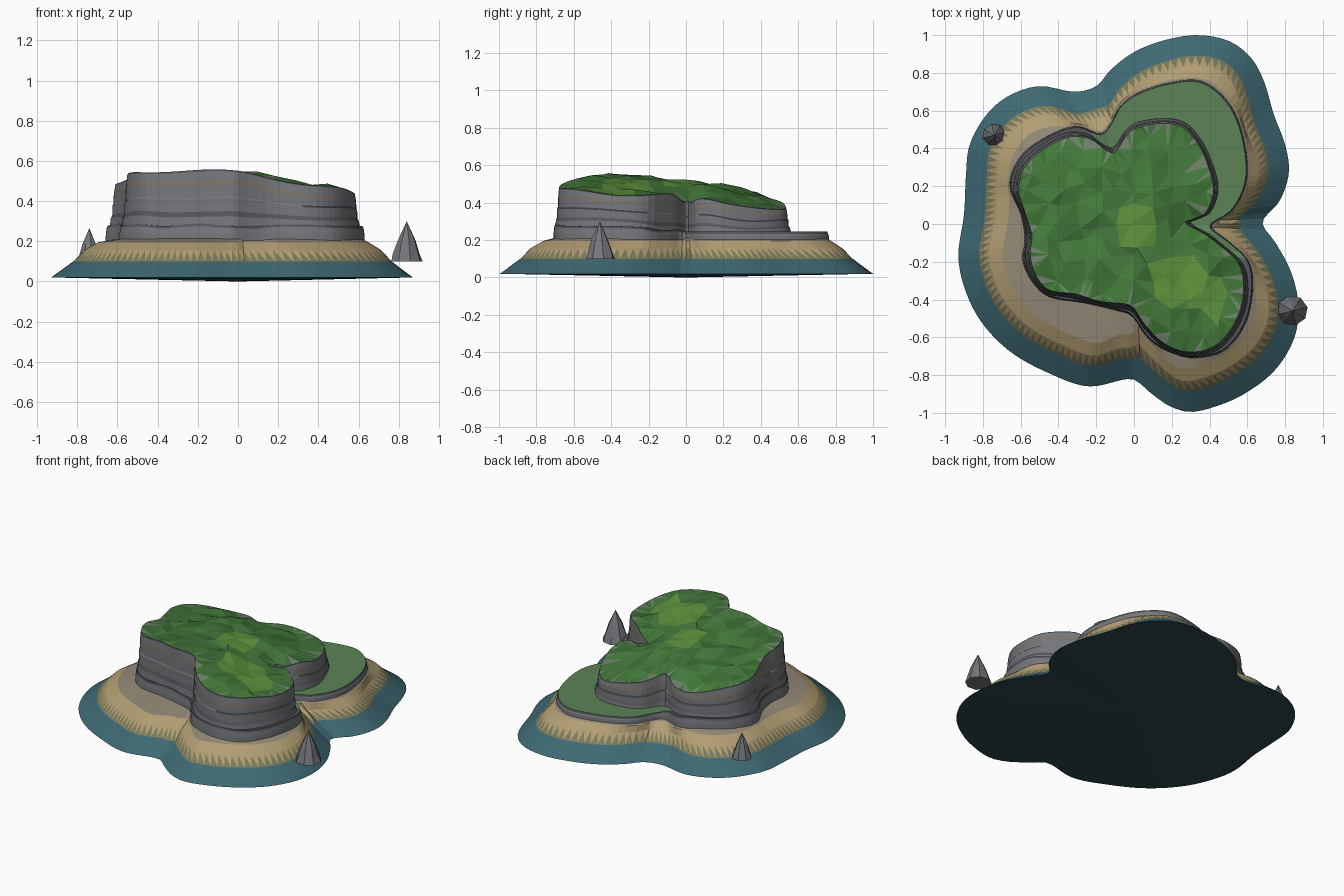
import bpy, math, random
from mathutils import Vector
from mathutils.geometry import delaunay_2d_cdt

if "Cube" in bpy.data.objects:
    bpy.data.objects.remove(bpy.data.objects["Cube"])

random.seed(4)
N = 144

# Outlines seen from above, counter-clockwise from the right-hand notch
SHORE = [(.68, .01), (.77, .12), (.82, .27), (.80, .42), (.74, .58), (.69, .75), (.62, .88), (.50, .97),
         (.33, 1.0), (.15, .97), (0, .91), (-.12, .82), (-.2, .73), (-.32, .70), (-.5, .73), (-.66, .68),
         (-.78, .58), (-.87, .42), (-.89, .25), (-.90, .05), (-.93, -.17), (-.89, -.36), (-.80, -.53),
         (-.65, -.68), (-.45, -.79), (-.24, -.86), (-.02, -.82), (.07, -.88), (.18, -.96), (.30, -.995),
         (.45, -.96), (.6, -.89), (.75, -.77), (.85, -.60), (.87, -.42), (.83, -.25), (.75, -.1)]
LEDGE = [(.41, -.01), (.52, .07), (.59, .2), (.60, .34), (.56, .53), (.48, .67), (.35, .76), (.19, .75),
         (.03, .70), (-.07, .63), (-.12, .54), (-.18, .48), (-.31, .52), (-.47, .46), (-.6, .36), (-.66, .21),
         (-.6, .05), (-.58, -.08), (-.59, -.2), (-.53, -.32), (-.44, -.39), (-.26, -.42), (-.09, -.46),
         (-.01, -.49), (.08, -.61), (.19, -.68), (.32, -.71), (.48, -.67), (.59, -.53), (.63, -.35),
         (.61, -.2), (.5, -.09)]
PLATEAU = [(.27, .01), (.37, .05), (.42, .18), (.38, .34), (.32, .45), (.24, .52), (.11, .53), (-.02, .49),
           (-.10, .38), (-.16, .40), (-.23, .45), (-.34, .46), (-.47, .40), (-.58, .30), (-.61, .18),
           (-.58, .07), (-.54, -.06), (-.55, -.16), (-.52, -.27), (-.45, -.35), (-.31, -.37), (-.18, -.41),
           (-.02, -.43), (.04, -.51), (.13, -.61), (.24, -.67), (.37, -.67), (.48, -.60), (.56, -.46),
           (.58, -.32), (.55, -.2), (.45, -.11), (.37, -.05)]


def material(name, r, g, b):
    m = bpy.data.materials.new(name)
    m.diffuse_color = [(c / 255) ** 2.2 for c in (r, g, b)] + [1]
    m.use_nodes = True
    m.node_tree.nodes["Principled BSDF"].inputs["Base Color"].default_value = m.diffuse_color
    return m


TEAL = material("shallow_water", 64, 104, 114)
DEEP = material("underside", 48, 72, 78)
OLIVE = material("wet_sand", 122, 122, 92)
SAND = material("sand", 176, 156, 114)
GRAVEL = material("gravel", 146, 136, 118)
ROCK = material("rock", 116, 118, 122)
DARK = material("dark_rock", 84, 86, 90)
TAN = material("tan_rock", 124, 114, 102)
GRASS = material("grass", 70, 122, 62)
GRASS_D = material("dark_grass", 62, 110, 54)
GRASS_L = material("light_grass", 94, 145, 62)
MOSS = material("moss", 92, 130, 88)
FRINGE = material("grass_fringe", 112, 130, 108)


def mesh(name, verts, faces, mats):
    me = bpy.data.meshes.new(name)
    me.from_pydata(verts, [], faces)
    used = list(dict.fromkeys(mats))
    for m in used:
        me.materials.append(m)
    for p, m in zip(me.polygons, mats):
        p.material_index = used.index(m)
    ob = bpy.data.objects.new(name, me)
    bpy.context.collection.objects.link(ob)
    return ob


def radii(points):
    """Smooth a closed outline and sample its radius at N even angles."""
    n, polar = len(points), []
    for i in range(n):
        a, b, c, d = (Vector(points[(i + k) % n]) for k in (-1, 0, 1, 2))
        for s in range(8):
            t = s / 8
            p = .5 * (2 * b + (c - a) * t + (2 * a - 5 * b + 4 * c - d) * t * t + (3 * b - a - 3 * c + d) * t ** 3)
            polar.append((math.atan2(p.y, p.x) % math.tau, p.length))
    polar.sort()
    polar = [(polar[-1][0] - math.tau, polar[-1][1])] + polar + [(polar[0][0] + math.tau, polar[0][1])]
    out, j = [], 0
    for i in range(N):
        th = math.tau * i / N
        while polar[j + 1][0] < th:
            j += 1
        (t0, r0), (t1, r1) = polar[j], polar[j + 1]
        out.append(r0 + (r1 - r0) * (th - t0) / max(t1 - t0, 1e-9))
    return out


def ring(rs, zs):
    return [(r * math.cos(math.tau * i / N), r * math.sin(math.tau * i / N), z)
            for i, (r, z) in enumerate(zip(rs, zs))]


def loft(name, rings, paint, split=(), centre=None):
    """Join rings of N points; split bands become two-colour triangles."""
    verts, faces, mats = [v for r in rings for v in r], [], []
    for k in range(len(rings) - 1):
        for i in range(N):
            j = (i + 1) % N
            a, b, c, d = k * N + i, k * N + j, k * N + N + j, k * N + N + i
            if k in split:
                faces += [(a, b, d), (b, c, d)]
                mats += [OLIVE, SAND]
            else:
                faces.append((a, b, c, d))
                mats.append(paint(k, i))
    if centre:
        verts.append(centre)
        faces += [((i + 1) % N, i, len(verts) - 1) for i in range(N)]
        mats += [DEEP] * N
    return mesh(name, verts, faces, mats)


def height(x, y):
    z = .50 - .09 * x - .13 * y - .12 * (x * x + y * y)
    z += .010 * math.sin(9 * x + 2) + .008 * math.sin(11 * y + 4 * x)
    return z - .06 * math.exp(-((x - .30) ** 2 + (y - .01) ** 2) / .008)


shore, ledge, top = radii(SHORE), radii(LEDGE), radii(PLATEAU)
top = [min(t, l - .02) for t, l in zip(top, ledge)]


# Shore: water skirt, wet sand teeth, sand and gravel bench
def inset(d):
    out = []
    for i, r in enumerate(shore):
        slope = (shore[(i + 1) % N] - shore[i - 1]) / (2 * math.tau / N) / r
        out.append(max(r - d * min(math.hypot(1, slope), 1.3), ledge[i] + .05 - d * .16))
    return out


bands = [TEAL, SAND, SAND, GRAVEL, GRAVEL]
loft("shore", [ring(shore, [.02] * N), ring(inset(.11), [.10] * N), ring(inset(.165), [.155] * N),
               ring(inset(.235), [.195] * N), ring([r - .02 for r in ledge], [.215] * N)],
     lambda k, i: bands[k], split=(1,), centre=(0, 0, 0))

# Lower rock tier with the mossy terrace at the back right
gap = [l - t for l, t in zip(ledge, top)]
tier = [.30 - .055 * min(1, g / .12) for g in gap]
foot = [min(t + .03, l - .012) for t, l in zip(top, ledge)]
loft("lower_rock_tier",
     [ring(ledge, [.19] * N), ring([r - .002 for r in ledge], [.21 + (z - .21) * .4 for z in tier]),
      ring([r - .006 for r in ledge], [z - .012 for z in tier]),
      ring([r - .010 for r in ledge], tier), ring([t - .03 for t in top], tier)],
     lambda k, i: [ROCK, ROCK, DARK, MOSS if gap[i] > .08 else DARK][k])

# Upper cliff made of rock layers
rim = [height(x, y) for x, y, _ in ring(top, top)]
layers = [(0, 1, ROCK), (.18, .85, DARK), (.27, .55, ROCK), (.50, .50, ROCK), (.52, .36, ROCK),
          (.74, .30, TAN), (.82, .22, ROCK), (.97, .06, DARK), (1, 0, ROCK)]
loft("upper_cliff",
     [ring([t + (f - t) * w for t, f in zip(top, foot)],
           [z0 - .01 + (z1 - z0 + .01) * s + (.006 * math.sin(i * math.tau * 7 / N) if 0 < s < .9 else 0)
            for i, (z0, z1) in enumerate(zip(tier, rim))]) for s, w, _ in layers],
     lambda k, i: layers[k][2])

# Grass cap: low-poly triangles over the plateau
edge = [Vector(p[:2]) for p in ring(top, rim)]
inner = []
for a in range(-7, 8):
    for b in range(-8, 8):
        p = Vector((a * .095 + random.uniform(-.03, .03), b * .095 + random.uniform(-.03, .03)))
        r = top[int(math.atan2(p.y, p.x) % math.tau / math.tau * N) % N]
        if p.length < r - .03 and min((p - e).length for e in edge) > .035:
            inner.append(p)
vs, _, fs, orig, _, _ = delaunay_2d_cdt(edge + inner, [], [list(range(N))], 1, 1e-5)
is_rim = [any(o < N for o in src) for src in orig]
verts = [(p.x, p.y, height(p.x, p.y) + (0 if e else random.uniform(-.012, .012))) for p, e in zip(vs, is_rim)]
mats = []
for f in fs:
    c = sum((vs[v] for v in f), Vector((0, 0))) / 3
    light = any((c - Vector(q)).length < d for q, d in (((0, 0), .12), ((.22, -.28), .13), ((.4, -.4), .1)))
    if sum(is_rim[v] for v in f) >= 2 and random.random() < .35:
        mats.append(FRINGE)
    else:
        mats.append(GRASS_L if light else random.choice((GRASS, GRASS, GRASS_D)))
mesh("grass_cap", verts, [tuple(f) for f in fs], mats)


# Pointed rock spires standing in the shallows
def spire(name, x, y, z, r, h, sides=8):
    verts = []
    for s, w in ((0, 1), (.18, .86), (.52, .56)):
        for i in range(sides):
            a, q = math.tau * (i + .3) / sides, r * w * random.uniform(.92, 1.04)
            verts.append((x + q * math.cos(a), y + q * math.sin(a), z + h * s))
    verts.append((x, y, z + h))
    n, faces = sides, [tuple(reversed(range(sides)))]
    for i in range(n):
        j = (i + 1) % n
        faces += [(k * n + i, k * n + j, k * n + n + j, k * n + n + i) for k in range(2)]
        faces.append((2 * n + i, 2 * n + j, 3 * n))
    mesh(name, verts, faces, [ROCK] * len(faces))


spire("right_spire", .84, -.46, .10, .082, .20)
spire("left_spire", -.74, .47, .10, .062, .165)
